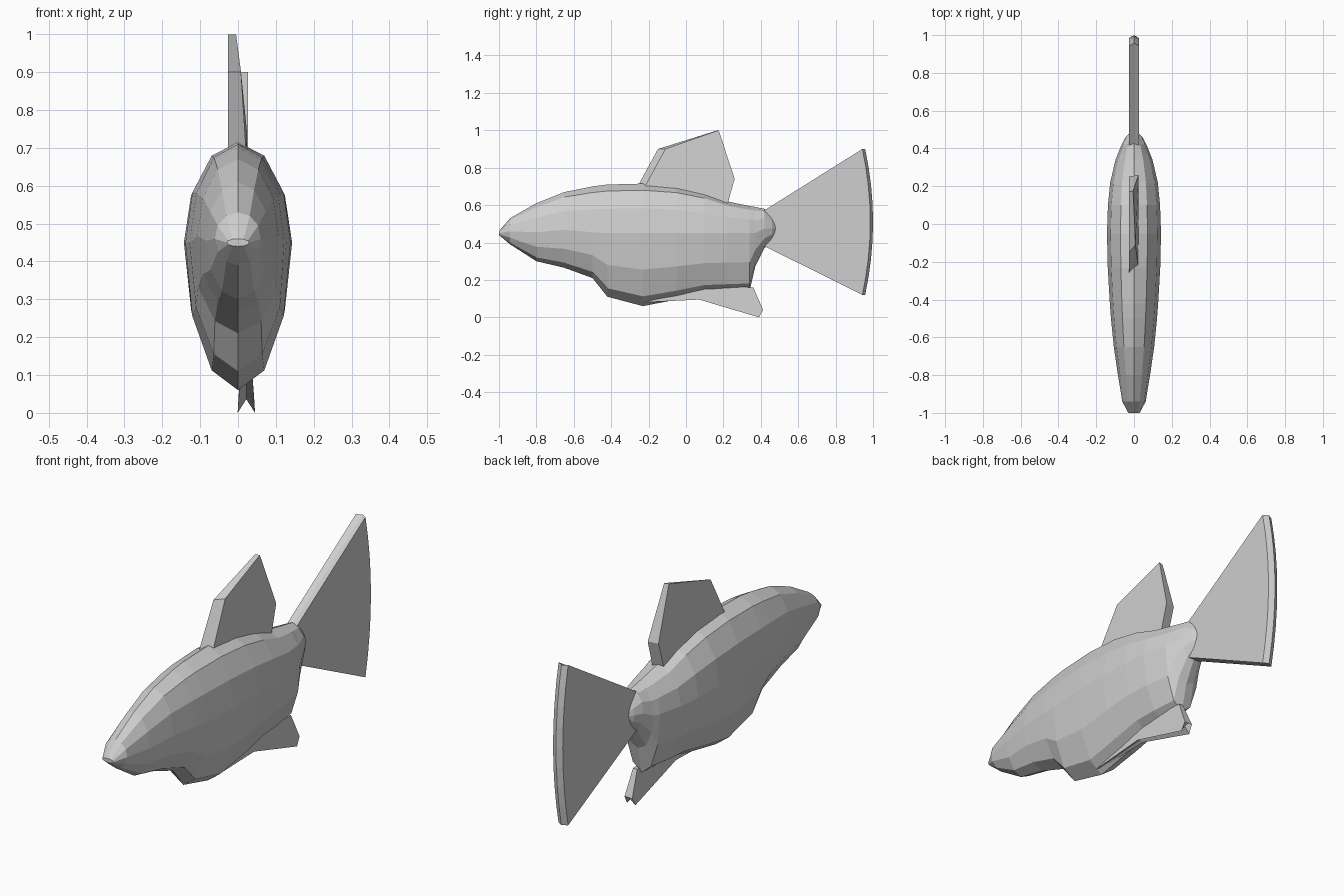
import bpy, bmesh
from math import sin, cos, pi

cube = bpy.data.objects.get("Cube")
if cube:
    bpy.data.objects.remove(cube, do_unlink=True)

grey = bpy.data.materials.new("plain grey")
grey.use_nodes = True
grey.diffuse_color = (0.62, 0.62, 0.62, 1)
grey.node_tree.nodes["Principled BSDF"].inputs["Base Color"].default_value = (0.62, 0.62, 0.62, 1)


def loft(name, rings):
    """Join equal loops of points into one closed flat-shaded solid."""
    bm = bmesh.new()
    loops = [[bm.verts.new(p) for p in ring] for ring in rings]
    n = len(loops[0])
    for a, b in zip(loops, loops[1:]):
        for i in range(n):
            j = (i + 1) % n
            bm.faces.new((a[i], a[j], b[j], b[i]))
    bm.faces.new(loops[0])
    bm.faces.new(reversed(loops[-1]))
    bmesh.ops.recalc_face_normals(bm, faces=bm.faces)
    mesh = bpy.data.meshes.new(name)
    bm.to_mesh(mesh)
    bm.free()
    mesh.materials.append(grey)
    obj = bpy.data.objects.new(name, mesh)
    bpy.context.collection.objects.link(obj)
    return obj


def body_ring(y, bottom, top, half_width, sides=12):
    """Egg-shaped section, widest near the fish's midline height."""
    mid = max(0.45, (bottom + top) / 2)
    ring = []
    for i in range(sides):
        a = 2 * pi * i / sides
        reach = top - mid if cos(a) > 0 else mid - bottom
        ring.append((half_width * sin(a), y, mid + reach * cos(a)))
    return ring


# Body: y, bottom, top, half width from snout to tail root
stations = [
    (-1.0, .44, .46, .03), (-.94, .39, .53, .062), (-.8, .30, .61, .085),
    (-.65, .265, .67, .107), (-.5, .21, .70, .122), (-.42, .11, .71, .128),
    (-.23, .06, .715, .139), (-.05, .095, .70, .143), (.1, .13, .665, .138),
    (.22, .135, .62, .126), (.34, .14, .595, .098), (.37, .27, .59, .086),
    (.42, .37, .58, .066), (.46, .41, .54, .045), (.485, .45, .50, .02),
]
loft("body", [body_ring(*s) for s in stations])

# Dorsal fin: flat right face, left face leaning inward to the tip
right_edge = [(-.27, .68), (-.15, .9), (.17, 1.0), (.25, .74), (.2, .58)]
left_edge = [(-.23, .68), (-.11, .9), (.175, 1.0), (.26, .74), (.215, .58)]
lean = [.022, .008, -.005, .024, .025]
loft("dorsal_fin", [
    [(-.027, y, z) for y, z in right_edge],
    [(x, y, z) for x, (y, z) in zip(lean, left_edge)],
])


# Tail fin: fan with a shallow ridge along its curved rim
def tail_outline(x, ridge):
    rim = []
    for i in range(9):
        t = i / 4 - 1
        rim.append((x, .985 - .042 * t * t + ridge, .51 - .39 * t))
    return [(x, .4, .39), (x, .4, .56)] + rim


loft("tail_fin", [tail_outline(-.026, 0), tail_outline(0, .015), tail_outline(.026, 0)])


# Anal fin: swept wedge with a notch between its two lower edges
def anal_outline(spread, tip_y, tip_z, keel):
    pts = [(-.23, .08), (.07, keel), (tip_y, tip_z), (.412, .04), (.36, .16), (0, .17)]
    flare = [.3, .7, 1, .9, .5, .5]
    return [(.022 + spread * f, y, z) for f, (y, z) in zip(flare, pts)]


loft("anal_fin", [
    anal_outline(-.023, .39, 0, .095),
    anal_outline(0, .385, .036, .105),
    anal_outline(.023, .39, 0, .095),
])
